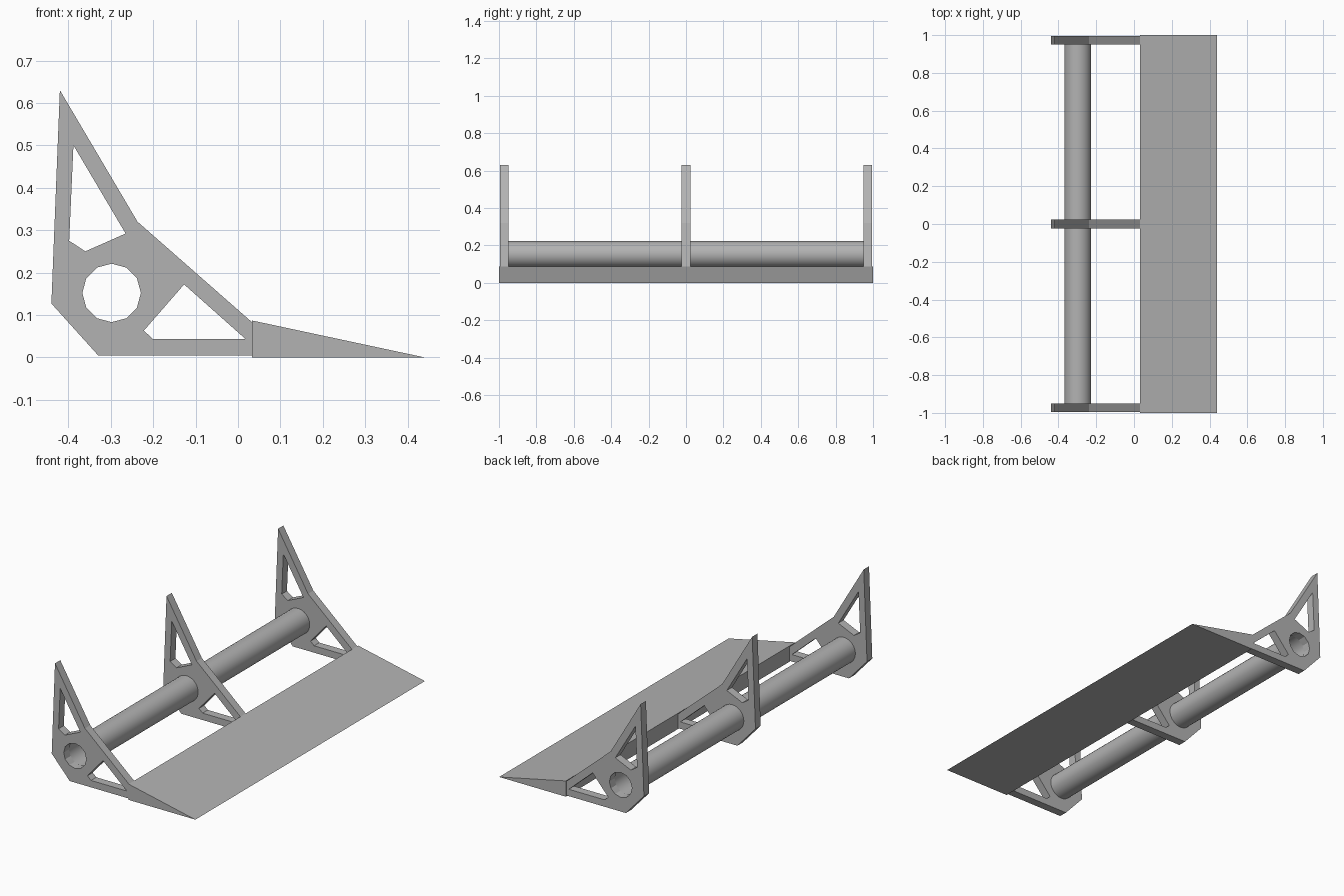
import bpy, bmesh, math
from mathutils import Vector

cube = bpy.data.objects.get("Cube")
if cube:
    bpy.data.objects.remove(cube)

grey = bpy.data.materials.new("plain grey")
grey.use_nodes = True
colour = (0.45, 0.45, 0.45, 1)
grey.diffuse_color = colour
grey.node_tree.nodes["Principled BSDF"].inputs["Base Color"].default_value = colour


def finish(name, bm):
    mesh = bpy.data.meshes.new(name)
    bm.to_mesh(mesh)
    bm.free()
    obj = bpy.data.objects.new(name, mesh)
    bpy.context.collection.objects.link(obj)
    mesh.materials.append(grey)
    return obj


def circle(centre, radius, sides):
    return [(centre[0] + radius * math.cos(math.tau * i / sides),
             centre[1] + radius * math.sin(math.tau * i / sides)) for i in range(sides)]


def plate(name, loops, y0, y1):
    """Extrude an x-z outline, with any holes, from y0 to y1."""
    bm = bmesh.new()
    for loop in loops:
        verts = [bm.verts.new((x, y0, z)) for x, z in loop]
        for i, v in enumerate(verts):
            bm.edges.new((verts[i - 1], v))
    bmesh.ops.triangle_fill(bm, edges=bm.edges[:], use_beauty=True, normal=(0, -1, 0))
    ext = bmesh.ops.extrude_face_region(bm, geom=bm.faces[:], use_keep_orig=True)
    moved = [g for g in ext["geom"] if isinstance(g, bmesh.types.BMVert)]
    bmesh.ops.translate(bm, verts=moved, vec=(0, y1 - y0, 0))
    bmesh.ops.recalc_face_normals(bm, faces=bm.faces[:])
    bmesh.ops.dissolve_limit(bm, angle_limit=0.01, verts=bm.verts[:], edges=bm.edges[:])
    return finish(name, bm)


# Three ribs with two cut-outs and a hole for the tube
axis = (-0.298, 0.152)
outline = [(-0.44, 0.127), (-0.42, 0.63), (-0.237, 0.32),
           (0.033, 0.083), (0.033, 0.005), (-0.33, 0.005)]
upper_hole = [(-0.388, 0.5), (-0.265, 0.292), (-0.36, 0.25), (-0.398, 0.275)]
lower_hole = [(-0.127, 0.172), (0.018, 0.043), (-0.2, 0.043), (-0.222, 0.063)]
loops = [outline, upper_hole, lower_hole, circle(axis, 0.069, 12)]
for name, y in (("front_rib", -0.972), ("middle_rib", 0), ("back_rib", 0.972)):
    plate(name, loops, y - 0.023, y + 0.023)

# Wedge-shaped blade along the full length
plate("wedge_blade", [[(0.033, 0.087), (0.44, 0), (0.033, 0)]], -1, 1)

# Open hollow tube through the ribs
bm = bmesh.new()
ends = [[bm.verts.new((x, y, z)) for x, z in circle(axis, 0.071, 32)] for y in (-0.96, 0.96)]
for i in range(32):
    bm.faces.new((ends[0][i - 1], ends[0][i], ends[1][i], ends[1][i - 1]))
bmesh.ops.recalc_face_normals(bm, faces=bm.faces[:])
side = bm.faces[0]
offset = side.calc_center_median() - Vector((axis[0], 0, axis[1]))
if side.normal.dot(offset) < 0:
    bmesh.ops.reverse_faces(bm, faces=bm.faces[:])
for f in bm.faces:
    f.smooth = True
finish("cross_tube", bm)
